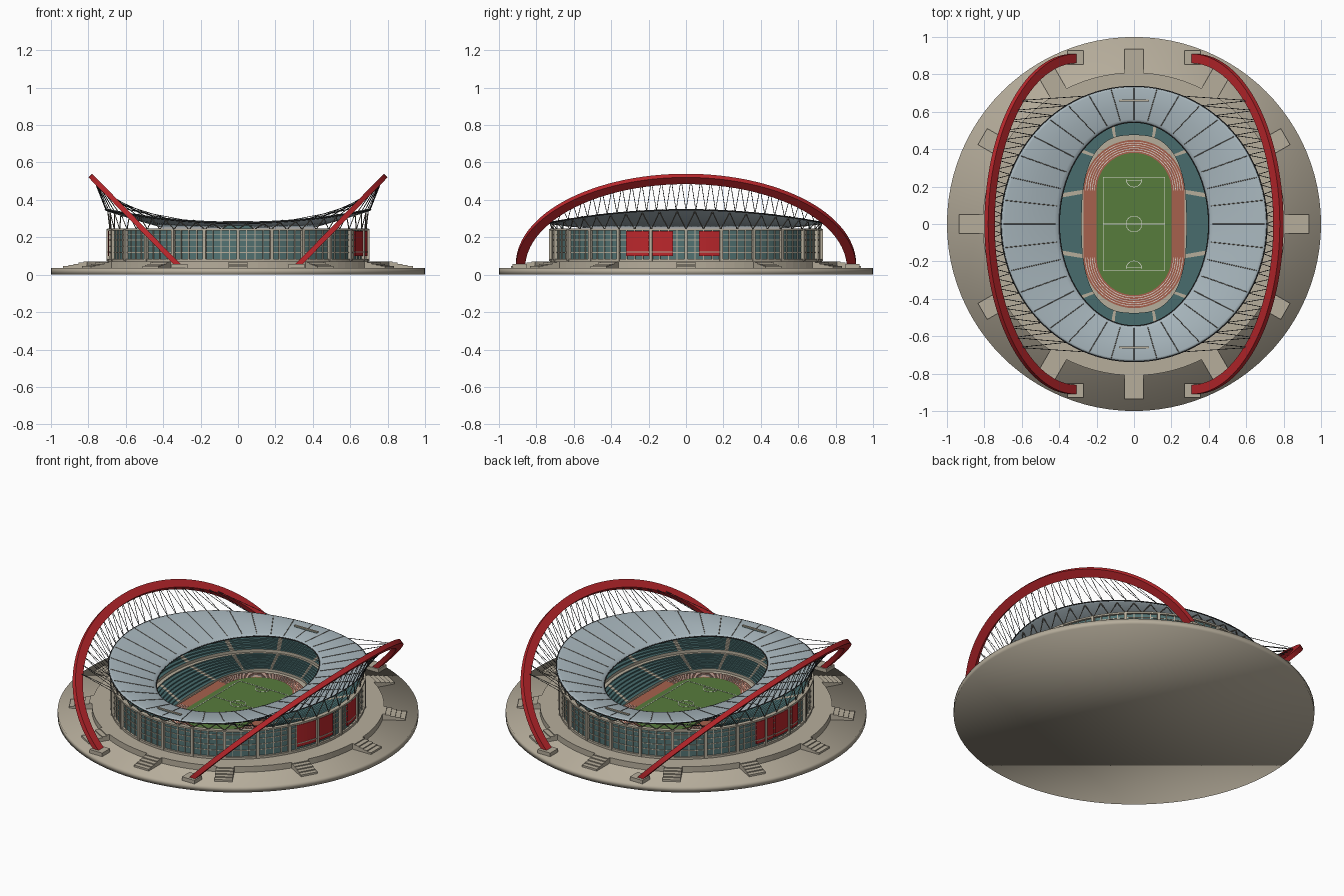
import bpy, bmesh, math
from math import sin, cos, pi
from mathutils import Vector, Matrix

cube = bpy.data.objects.get("Cube")
if cube:
    bpy.data.objects.remove(cube, do_unlink=True)


def material(name, r, g, b):
    m = bpy.data.materials.new(name)
    m.use_nodes = True
    m.diffuse_color = (r, g, b, 1)
    m.node_tree.nodes["Principled BSDF"].inputs["Base Color"].default_value = (r, g, b, 1)
    return m


CONCRETE = material("concrete", .47, .42, .33)
GLASS = material("teal glass", .085, .17, .17)
SEAT = material("teal seats", .065, .15, .155)
ROOF = material("pale blue roof", .40, .48, .52)
RED = material("red", .5, .02, .025)
GRASS = material("grass green", .095, .2, .045)
TRACK = material("track brown", .38, .12, .075)
STEEL = material("dark steel", .035, .038, .04)
WHITE = material("white paint", .75, .75, .7)
SEAM = material("seam brown", .17, .15, .12)


def finish(name, bm, mats, smooth=None):
    bmesh.ops.recalc_face_normals(bm, faces=bm.faces)
    me = bpy.data.meshes.new(name)
    bm.to_mesh(me)
    bm.free()
    for m in mats:
        me.materials.append(m)
    ob = bpy.data.objects.new(name, me)
    bpy.context.collection.objects.link(ob)
    if smooth:
        bpy.ops.object.select_all(action='DESELECT')
        ob.select_set(True)
        bpy.context.view_layer.objects.active = ob
        bpy.ops.object.shade_smooth_by_angle(angle=math.radians(smooth))
    return ob


def loft(name, rows, mats, rule=None, cyclic=True, wrap=True, caps=False, smooth=None):
    """Skin rows of points; rule(row, column) picks the material."""
    bm = bmesh.new()
    vs = [[bm.verts.new(p) for p in r] for r in rows]
    n, k = len(rows), len(rows[0])
    for i in range(n if wrap else n - 1):
        for j in range(k if cyclic else k - 1):
            a, b, c = vs[i], vs[(i + 1) % n], (j + 1) % k
            f = bm.faces.new((a[j], a[c], b[c], b[j]))
            f.material_index = rule(i, j) if rule else 0
    if caps:
        bm.faces.new(vs[0])
        bm.faces.new(vs[-1])
    return finish(name, bm, mats, smooth)


def add_box(bm, loc, size, angle=0):
    m = Matrix.Translation(loc) @ Matrix.Rotation(angle, 4, 'Z') @ Matrix.Diagonal((*size, 1))
    bmesh.ops.create_cube(bm, size=1, matrix=m)


def angles(n, start=0.0, end=2 * pi):
    return [start + (end - start) * i / n for i in range(n)]


def oval(off, z, ts):
    """Facade oval pushed outward by off."""
    return [(( .685 + off) * cos(t), (.715 + off) * sin(t), z) for t in ts]


def band(name, o0, o1, z0, z1, mat, ts=None, cyclic=True):
    ts = ts or angles(96)
    loft(name, [oval(o0, z0, ts), oval(o1, z0, ts), oval(o1, z1, ts), oval(o0, z1, ts)],
         [mat], cyclic=cyclic)


def wires(name, pairs, radius, mat):
    cu = bpy.data.curves.new(name, 'CURVE')
    cu.dimensions = '3D'
    cu.bevel_depth = radius
    cu.bevel_resolution = 0
    for pts in pairs:
        sp = cu.splines.new('POLY')
        sp.points.add(len(pts) - 1)
        for p, q in zip(sp.points, pts):
            p.co = (*q, 1)
    cu.materials.append(mat)
    ob = bpy.data.objects.new(name, cu)
    bpy.context.collection.objects.link(ob)


# Ground disc and plinth
disc = bmesh.new()
bmesh.ops.create_cone(disc, cap_ends=True, segments=96, radius1=1, radius2=1, depth=.035,
                      matrix=Matrix.Translation((0, 0, .0175)))
for f in disc.faces:
    f.smooth = True
finish("ground_disc", disc, [CONCRETE])
circle = lambda r, z: [(r * cos(t), r * sin(t), z) for t in angles(96)]
loft("plinth", [circle(.81, .03), circle(.81, .07)], [CONCRETE], wrap=False, caps=True)

# Twelve stairways round the plinth
bm = bmesh.new()
for t in angles(12):
    for s in range(5):
        r1, top = .825 + .0275 * s, .07 - .006 * s
        add_box(bm, ((.8 + r1) / 2 * cos(t), (.8 + r1) / 2 * sin(t), (top + .03) / 2),
                (r1 - .8, .1, top - .03), t)
finish("stairways", bm, [CONCRETE])

# Facade: glass, frames, columns
band("facade_glass", -.012, 0, .07, .24, GLASS)
band("facade_base", -.01, .012, .07, .083, CONCRETE)
band("facade_cornice", -.012, .013, .236, .246, CONCRETE)
for z in (.117, .15, .183, .212):
    band("glazing_bar", -.004, .004, z, z + .004, CONCRETE)
bm = bmesh.new()
for i, t in enumerate(angles(96)):
    x, y, z = oval(.002, .158, [t])[0]
    w = .016 if i % 4 == 0 else .005
    d = .03 if i % 4 == 0 else .008
    add_box(bm, (x, y, z), (d, w, .17), math.atan2(sin(t) / .715, cos(t) / .685))
finish("facade_columns", bm, [CONCRETE])

# Red facade panels
for side, y0, y1 in ((1, -.32, -.2), (1, -.185, -.07), (1, .07, .18),
                     (-1, .13, .25), (-1, .01, .12), (-1, -.1, -.03)):
    ts = [math.asin((y0 + (y1 - y0) * k / 6) / .725) for k in range(7)]
    ts = ts if side > 0 else [pi - t for t in ts]
    band("red_panel", 0, .011, .1, .233, RED, ts, False)
    band("red_panel_sill", .005, .013, .118, .124, CONCRETE, ts, False)

# Stands: stepped rows, a walkway, and twelve aisles
seat_ts = []
for t in angles(12, pi / 12, pi / 12 + 2 * pi):
    seat_ts += [t - .022, t + .022] + [t + pi / 6 * k / 7 for k in range(1, 7)]


def stand(u, z):
    p = .75 + .25 * min(1, u / .4)
    a, b = .28 + .395 * u, .475 + .23 * u
    sp = lambda v: math.copysign(abs(v) ** p, v)
    return [(a * sp(cos(t)), b * sp(sin(t)), z) for t in seat_ts]


ROWS, WALK = 18, 7
rows = [stand(0, .068)]
for r in range(ROWS):
    z = .085 + .008 * r + (.01 if r > WALK else 0)
    rows += [stand(r / ROWS, z), stand((r + 1) / ROWS, z)]
rows.append(stand(1, .068))


def stand_rule(i, j):
    walkway = i in (0, 2 * WALK + 1, 2 * WALK + 2) or i >= 2 * ROWS
    return 1 if walkway or j % 8 == 0 else 0


loft("stands", rows, [SEAT, CONCRETE], stand_rule)


# Track, pitch and painted lines
def lane(r, z, half=None):
    if half is None:
        return lane(r, z, 1) + lane(r, z, -1)
    start = 0 if half > 0 else pi
    return [(r * cos(t), r * sin(t) + .18 * half, z)
            for t in (start + pi * k / 24 for k in range(25))]


def slab(name, r, z, mat):
    loft(name, [lane(r, .068), lane(r, z)], [mat], wrap=False, caps=True)


def stripe(name, outline, r, w, z, cyclic=True):
    loft(name, [outline(r, z - .002), outline(r + w, z - .002), outline(r + w, z), outline(r, z)],
         [WHITE], cyclic=cyclic)


slab("running_track", .27, .074, TRACK)
slab("grass_pitch", .2, .077, GRASS)
for k in range(5):
    for half in (1, -1):
        stripe("lane_line", lambda r, z: lane(r, z, half), .209 + .012 * k, .003, .0755, False)
stripe("centre_circle", lambda r, z: [(r * cos(t), r * sin(t), z) for t in angles(32)],
       .041, .003, .0785)
for s in (1, -1):
    stripe("penalty_arc", lambda r, z: [(r * cos(t), s * .24 - s * r * sin(t), z)
           for t in (pi * k / 16 for k in range(17))], .041, .003, .0785, False)
bm = bmesh.new()
for s in (1, -1):
    add_box(bm, (s * .165, 0, .0778), (.004, .5, .0015))
    add_box(bm, (0, s * .25, .0778), (.33, .003, .0015))
    add_box(bm, (0, s * .235, .0778), (.08, .003, .0015))
add_box(bm, (0, 0, .0778), (.33, .003, .0015))
finish("pitch_lines", bm, [WHITE])


# Saddle roof: u runs from inner rim to outer rim
def roof(u, t, dz=0):
    rim = .277 + .07 * cos(t) ** 2
    return ((.40 + .31 * u) * cos(t), (.545 + .19 * u) * sin(t), .256 + (rim - .256) * u + dz)


top = [(0, 0), (.02, .005), (.08, .008), (.5, .008), (.94, .008), (.985, .005), (1, 0)]
under = [(.97, -.006), (.5, -.008), (.03, -.006)]
loft("roof", [[roof(u, t, dz) for t in angles(108)] for u, dz in top + under], [ROOF], smooth=50)
wires("roof_seams", [[roof(u, t, .0085) for u in (.06, .5, .96)] for t in angles(36)], .002, SEAM)
for u, name in ((0, "inner_rim"), (1, "outer_rim")):
    ring = [roof(u, t) for t in angles(108)]
    wires(name, [ring + ring[:1]], .004, STEEL)

# Slanted struts between facade and roof
struts = []
for t in angles(48):
    foot = oval(0, .243, [t])[0]
    struts += [[foot, roof(.96, t + d, -.005)] for d in (-pi / 48, pi / 48)]
wires("roof_struts", struts, .003, SEAM)

# Scoreboards under the roof at both ends
for s in (1, -1):
    bm = bmesh.new()
    add_box(bm, (0, s * .66, .262), (.15, .01, .04))
    finish("scoreboard", bm, [GLASS])
    bm = bmesh.new()
    add_box(bm, (0, s * .66, .284), (.16, .012, .005))
    finish("scoreboard_cap", bm, [CONCRETE])


# Leaning arches, footings and cables
def arch(s, f):
    return Vector((s * (.315 + .457 * sin(f)), .885 * cos(f), .045 + .467 * sin(f)))


for s in (1, -1):
    lean = Vector((s * .457, 0, .467)).normalized()
    flat = lean.cross(Vector((0, 1, 0)))
    sections = []
    for k in range(73):
        f = pi * k / 72
        tangent = (lean * cos(f) * .653 - Vector((0, 1, 0)) * sin(f) * .885).normalized()
        out = tangent.cross(flat)
        sections.append([arch(s, f) + out * a * .025 + flat * b * .014
                         for a, b in ((1, 1), (1, -1), (-1, -1), (-1, 1))])
    loft("arch", sections, [RED], wrap=False, caps=True, smooth=30)
    bm = bmesh.new()
    for e in (1, -1):
        add_box(bm, (s * .312, e * .89, .044), (.085, .075, .026))
    finish("arch_footings", bm, [CONCRETE])
    cables = []
    for k in range(26):
        y = -.66 + 1.32 * k / 25
        a = arch(s, math.acos(y / .885))
        for d in (-.026, .026):
            t = math.asin((y + d) / .735)
            cables.append([a, roof(.99, t if s > 0 else pi - t)])
    wires("arch_cables", cables, .0018, STEEL)
